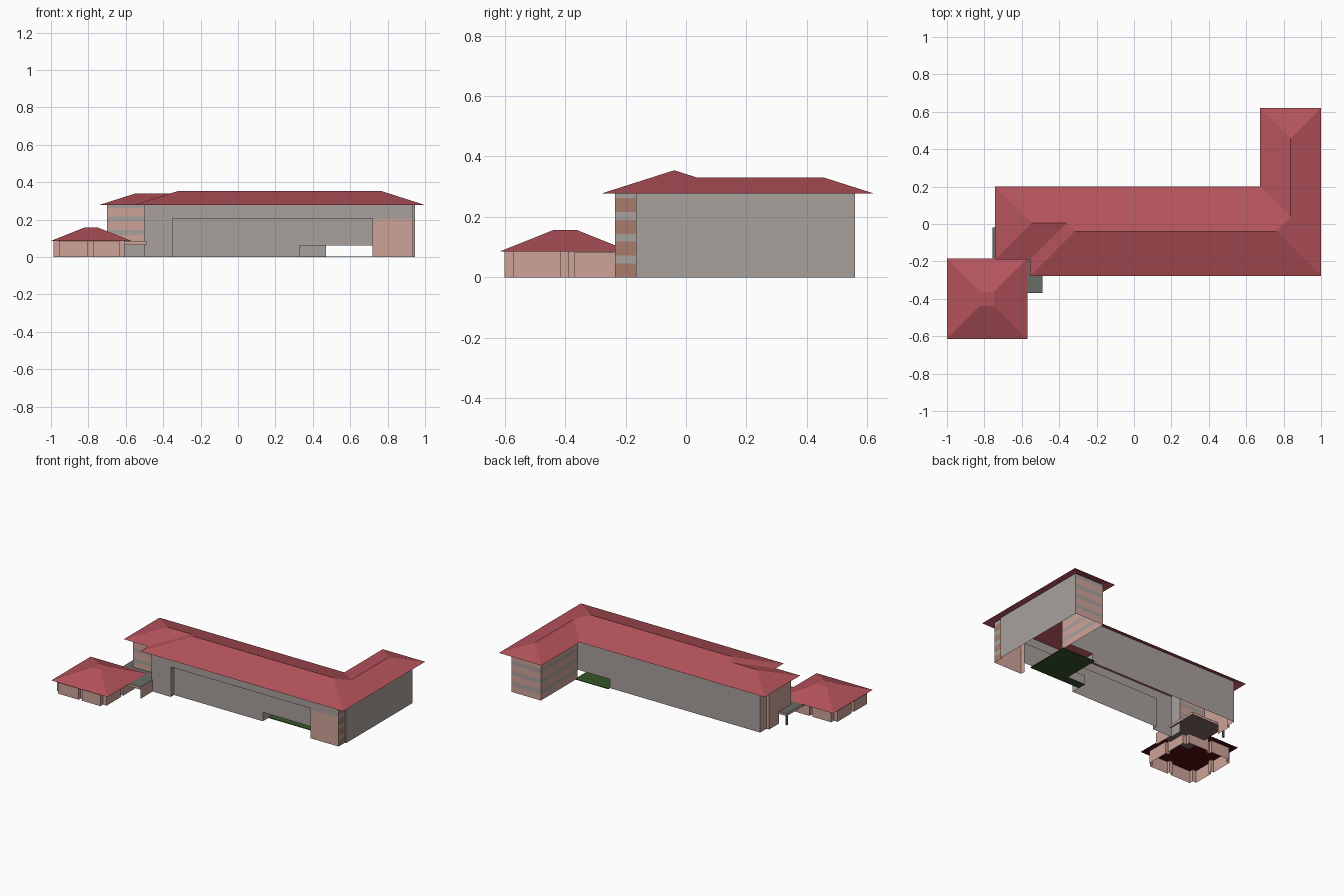
import bpy, bmesh

if "Cube" in bpy.data.objects:
    bpy.data.objects.remove(bpy.data.objects["Cube"])


def srgb(r, g, b):
    f = lambda c: (c / 255 / 12.92) if c < 10 else ((c / 255 + 0.055) / 1.055) ** 2.4
    return (f(r), f(g), f(b), 1)


MATS = {}
for name, col in {"roof_red": (181, 83, 91), "grey_render": (168, 161, 157),
                  "pink_brick": (206, 163, 153), "brown_brick": (170, 124, 107),
                  "dark_grey": (105, 108, 102), "grass_green": (52, 84, 40),
                  "dark_soffit": (84, 12, 12), "canopy_brown": (128, 106, 101)}.items():
    m = bpy.data.materials.new(name)
    m.diffuse_color = srgb(*col)
    m.use_nodes = True
    m.node_tree.nodes["Principled BSDF"].inputs["Base Color"].default_value = m.diffuse_color
    MATS[name] = m
GREY, PINK, BROWN = "grey_render", "pink_brick", "brown_brick"


def make(name, faces):
    """faces: list of (points, material name)"""
    bm = bmesh.new()
    used = []
    for pts, mat in faces:
        if mat not in used:
            used.append(mat)
        f = bm.faces.new([bm.verts.new(p) for p in pts])
        f.material_index = used.index(mat)
    bmesh.ops.remove_doubles(bm, verts=bm.verts, dist=1e-5)
    me = bpy.data.meshes.new(name)
    bm.to_mesh(me)
    bm.free()
    for n in used:
        me.materials.append(MATS[n])
    ob = bpy.data.objects.new(name, me)
    bpy.context.collection.objects.link(ob)
    return ob


def wall(p, q, z0, z1, mat):
    """Upright sheet, outside on the right when going from p to q"""
    return [([(*p, z0), (*q, z0), (*q, z1), (*p, z1)], mat)]


def striped(p, q, z1, brick, z0=0.0):
    """Upright sheet with one brick band per storey between grey bands"""
    out = []
    for k in range(4):
        a, b = 0.072 * k, 0.072 * k + 0.046
        c = 0.072 * (k + 1) if k < 3 else z1
        for lo, hi, mat in ((a, b, brick), (b, c, GREY)):
            if hi > z0:
                out += wall(p, q, max(lo, z0), hi, mat)
    return out


def flat(x0, x1, y0, y1, z, mat, up=True):
    pts = [(x0, y0, z), (x1, y0, z), (x1, y1, z), (x0, y1, z)]
    return [(pts if up else pts[::-1], mat)]


def box(x0, x1, y0, y1, z0, z1, side, top, bottom):
    c = [(x0, y0), (x1, y0), (x1, y1), (x0, y1)]
    out = flat(x0, x1, y0, y1, z1, top) + flat(x0, x1, y0, y1, z0, bottom, False)
    for i in range(4):
        out += wall(c[i], c[(i + 1) % 4], z0, z1, side)
    return out


# Main hipped roof: every slope has the same pitch, z follows distance to eave
E, S = 0.278, 0.319
plan = [(-.742, -.19, 0), (-.555, -.19, 0), (-.555, -.278, 0), (1, -.278, 0),
        (1, .62, 0), (.675, .62, 0), (.675, .2, 0), (-.742, .2, 0),
        (-.547, .005, .195), (-.36, .005, .195), (-.316, -.039, .239),
        (.761, -.039, .239), (.8375, .0375, .1625), (.8375, .4575, .1625)]
V = [(x, y, E + S * d) for x, y, d in plan]
slopes = [(0, 8, 7), (0, 1, 9, 8), (1, 2, 10, 9), (2, 3, 11, 10), (3, 4, 13, 12, 11),
          (4, 5, 13), (5, 6, 12, 13), (6, 7, 8, 9, 10, 11, 12)]
make("main_roof", [([V[i] for i in f], "roof_red") for f in slopes])

T = 0.288                # wall top, just under the roof
F, R = -.235, -.2        # front wall and recessed front wall
U, P = .207, .062        # underside of upper floors, passage height

# Front: solid strip, overhanging upper floors, recessed wall with passage opening
make("front_wall", wall((-.5, -.15), (-.5, F), 0, T, GREY)
     + wall((-.5, F), (-.35, F), 0, T, GREY)
     + wall((-.35, F), (.72, F), U, T, GREY)
     + wall((.72, F), (.935, F), .202, T, GREY))
make("recessed_wall", wall((-.35, F), (-.35, R), 0, U, GREY)
     + wall((-.35, R), (.33, R), 0, U, GREY)
     + wall((.33, R), (.72, R), P, U, GREY)
     + wall((.72, R), (.72, F), 0, U, PINK)
     + flat(-.35, .72, F, R, U, GREY, False))
make("front_brick_bay", wall((.72, F), (.935, F), 0, .202, PINK))

# Right side, wing end and wing inner side
make("corner_striped_panel", striped((.935, F), (.935, -.165), T, BROWN))
make("right_wall", wall((.935, -.165), (.945, -.165), 0, T, GREY)
     + wall((.945, -.165), (.945, .56), 0, T, GREY))
make("wing_striped_walls", striped((.945, .56), (.72, .56), T, PINK)
     + striped((.72, .56), (.72, .16), T, PINK))

# Back wall with the passage opening
make("back_wall", wall((.72, .16), (.47, .16), P, T, GREY)
     + wall((.47, .16), (-.68, .16), 0, T, GREY))

# Left end block: plain stepped end, striped front resting on the canopy
make("left_end_walls", wall((-.68, .16), (-.68, .09), 0, T, PINK)
     + wall((-.68, .09), (-.7, .09), 0, T, PINK)
     + wall((-.7, .09), (-.7, -.02), 0, T, PINK)
     + wall((-.7, -.02), (-.7, -.15), .08, T, PINK))
make("left_striped_front", striped((-.7, -.15), (-.5, -.15), T, PINK, .08))

# Passage through the building and its lawn
make("passage_walls", wall((.33, R), (.33, -.08), 0, P, GREY)
     + wall((.33, -.08), (.47, -.08), 0, P, GREY)
     + wall((.47, -.08), (.47, .16), 0, P, GREY))
make("lawn", box(.47, .725, -.14, .18, 0, .004, *["grass_green"] * 3)
     + box(.33, .47, -.14, -.08, 0, .004, *["grass_green"] * 3))

# Entrance canopy linking pavilion and main block, open underneath
make("entrance_canopy", box(-.757, -.49, -.37, -.02, .065, .082,
                            PINK, "dark_grey", "canopy_brown"))
make("entrance_wall", wall((-.49, -.37), (-.49, F), 0, .065, PINK))
make("canopy_post", box(-.756, -.744, -.036, -.024, 0, .066, *["dark_grey"] * 3))

# Pavilion: frustum roof with dark soffit over notched walls
CX, CY = -.785, -.4
sq = lambda h, z: [(CX + a * h, CY + b * h, z) for a, b in ((-1, -1), (1, -1), (1, 1), (-1, 1))]
lo, hi = sq(.215, .086), sq(.0375, .157)
make("pavilion_roof", [(hi, "roof_red")] + [
    ([lo[i], lo[(i + 1) % 4], hi[(i + 1) % 4], hi[i]], "roof_red") for i in range(4)])
make("pavilion_soffit", [(sq(.214, .085)[::-1], "dark_soffit")])

# Each side: clipped corner, then a small notch near the middle
PX, PY, h, c = -.796, -.411, .19, .162
side = [(-c, -h), (-.005, -h), (-.005, -h + .02), (.02, -h + .02), (.02, -h), (c, -h), (c, -c)]
ring = []
for k in range(4):
    ring += [(PX + u, PY + v) for u, v in side]
    side = [(-v, u) for u, v in side]
faces = []
for i in range(len(ring)):
    faces += wall(ring[i], ring[(i + 1) % len(ring)], 0, .085, PINK)
make("pavilion_walls", faces)
